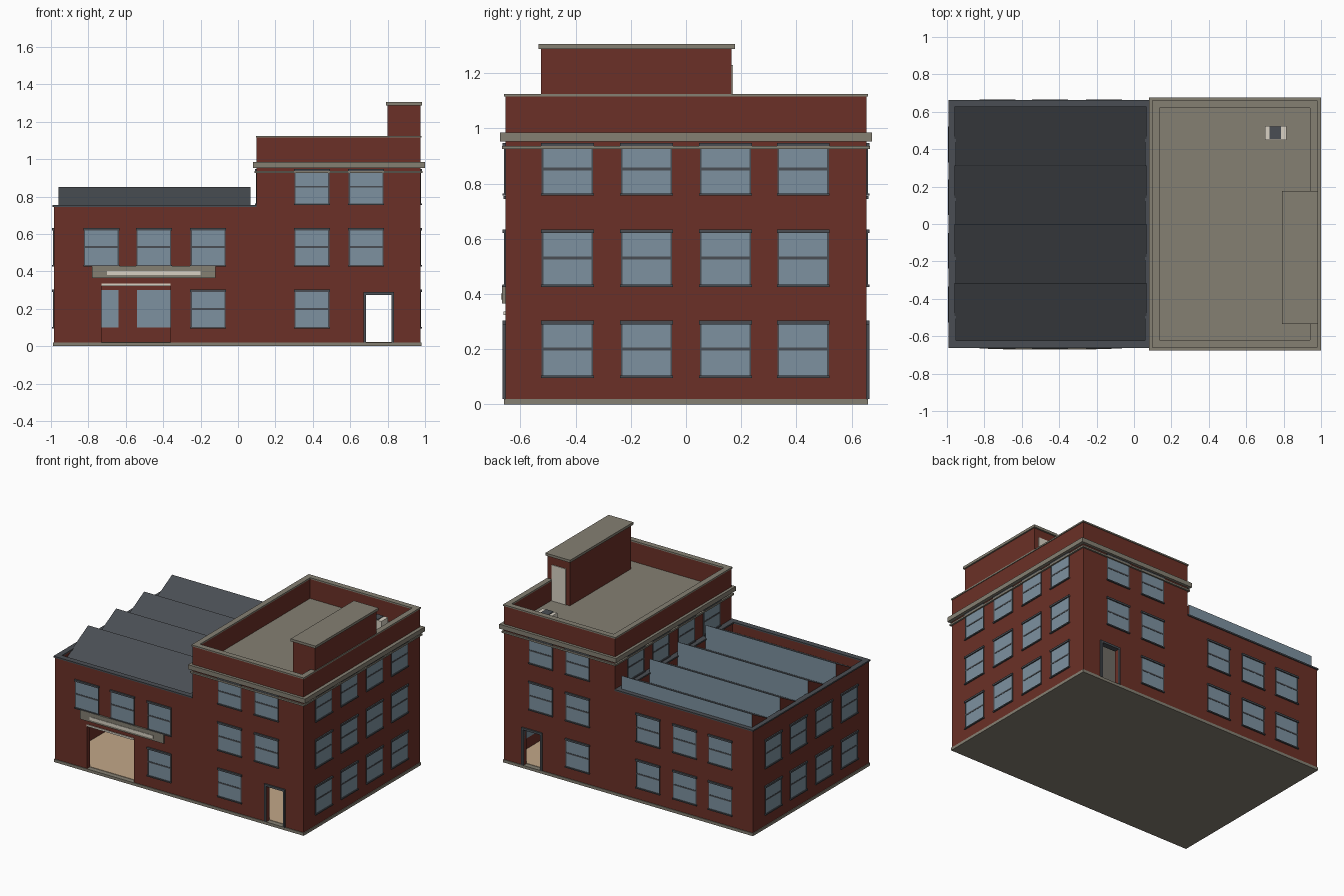
import bpy
import bmesh

cube = bpy.data.objects.get("Cube")
if cube:
    bpy.data.objects.remove(cube, do_unlink=True)


def material(name, r, g, b):
    m = bpy.data.materials.new(name)
    m.use_nodes = True
    m.diffuse_color = (r, g, b, 1)
    m.node_tree.nodes["Principled BSDF"].inputs["Base Color"].default_value = (r, g, b, 1)
    return m


BRICK = material("brick red", 0.147, 0.030, 0.020)
STONE = material("grey stone", 0.233, 0.214, 0.170)
GLASS = material("blue glass", 0.205, 0.285, 0.350)
DARK = material("dark grey metal", 0.068, 0.076, 0.087)
CREAM = material("cream paint", 0.69, 0.64, 0.55)
TAN = material("tan floor", 0.54, 0.39, 0.25)


def add_box(bm, x0, x1, y0, y1, z0, z1):
    geo = bmesh.ops.create_cube(bm, size=1)
    for v in geo["verts"]:
        v.co.x = x1 if v.co.x > 0 else x0
        v.co.y = y1 if v.co.y > 0 else y0
        v.co.z = z1 if v.co.z > 0 else z0


def finish(bm, name, *mats):
    bmesh.ops.recalc_face_normals(bm, faces=bm.faces)
    mesh = bpy.data.meshes.new(name)
    bm.to_mesh(mesh)
    bm.free()
    for m in mats:
        mesh.materials.append(m)
    ob = bpy.data.objects.new(name, mesh)
    bpy.context.collection.objects.link(ob)
    return ob


def boxes(name, mat, *extents):
    bm = bmesh.new()
    for e in extents:
        add_box(bm, *e)
    return finish(bm, name, mat)


def cut(ob, *extents):
    for e in extents:
        cutter = boxes("cutter", BRICK, e)
        cutter.hide_render = True
        mod = ob.modifiers.new("cut", "BOOLEAN")
        mod.operation = "DIFFERENCE"
        mod.solver = "EXACT"
        mod.object = cutter
        bpy.context.view_layer.objects.active = ob
        bpy.ops.object.modifier_apply(modifier=mod.name)
        bpy.data.objects.remove(cutter, do_unlink=True)


def ring(name, mat, x0, x1, y, z0, z1, w):
    """Rectangular band of width w, symmetric front to back."""
    return boxes(name, mat,
                 (x0, x1, -y, -y + w, z0, z1), (x0, x1, y - w, y, z0, z1),
                 (x0, x0 + w, -y + w, y - w, z0, z1), (x1 - w, x1, -y + w, y - w, z0, z1))


# Main dimensions
W, E, MID, D, T = -0.985, 0.975, 0.10, 0.655, 0.03
LOW, HIGH, ROOF = 0.745, 1.115, 0.97
IY = D - T

# Base and floors
boxes("base_slab", STONE, (W - 0.005, E + 0.005, -D - 0.005, D + 0.005, 0, 0.02))
boxes("ground_floor", TAN, (W + T, MID, -IY, IY, 0.02, 0.023),
      (MID + T, E - T, -IY, IY, 0.02, 0.023))
boxes("upper_floor", CREAM, (W + T, MID, -IY, IY, 0.36, 0.38),
      (MID + T, E - T, -IY, IY, 0.36, 0.38))
boxes("partition_lining", CREAM, (MID + T, MID + T + 0.004, -IY, IY, 0.023, 0.36))

# Low hall walls with the loading opening
low = boxes("low_hall_walls", BRICK, (W, MID, -D, D, 0.02, LOW))
cut(low, (W + T, MID - T, -IY, IY, 0.01, LOW + 0.1),
    (-0.73, -0.36, -D - 0.1, -IY + 0.02, 0.01, 0.325))
ring("low_parapet_cap", DARK, W - 0.007, MID, D + 0.007, LOW, LOW + 0.01, 0.04)
boxes("low_roof_deck", DARK, (W + T, MID - T, -IY, IY, 0.66, 0.68))

# Tall block walls with through doorways
DOOR = (0.685, 0.82)
tall = boxes("tall_block_walls", BRICK, (MID, E, -D, D, 0.02, HIGH))
cut(tall, (MID + T, E - T, -IY, IY, 0.01, 0.94),
    (MID + T, E - T, -IY, IY, ROOF, HIGH + 0.1),
    (*DOOR, -D - 0.1, D + 0.1, 0.01, 0.28))
boxes("tall_roof_deck", STONE, (MID + T, E - T, -IY, IY, ROOF, ROOF + 0.004))
ring("tall_parapet_cap", STONE, MID - 0.005, E + 0.005, D + 0.005, HIGH, HIGH + 0.01, 0.04)
ring("cornice", STONE, 0.08, 1.0, D + 0.02, 0.953, 0.985, 0.03)
ring("cornice_lower_band", STONE, MID - 0.012, E + 0.012, D + 0.012, 0.925, 0.937, 0.02)

# Sawtooth roof: slopes rise to the back, glazing faces back, brick gables
bm = bmesh.new()
pitch = 2 * 0.63 / 4
for i in range(4):
    y0 = -0.63 + i * pitch
    y1 = y0 + pitch - 0.001
    ends = []
    for x in (-0.96, 0.068):
        ends.append([bm.verts.new((x, y, z)) for y, z in ((y0, 0.68), (y1, 0.68), (y1, 0.85))])
    a, b = ends
    bm.faces.new(a)
    bm.faces.new(b)
    for j in range(3):
        k = (j + 1) % 3
        bm.faces.new((a[j], a[k], b[k], b[j]))
bmesh.ops.recalc_face_normals(bm, faces=bm.faces)
for f in bm.faces:
    f.material_index = 2 if abs(f.normal.x) > 0.9 else (1 if f.normal.y > 0.9 else 0)
finish(bm, "sawtooth_roof", DARK, GLASS, BRICK)

# Stair bulkhead on the roof
boxes("bulkhead", BRICK, (0.80, E, -0.525, 0.165, ROOF, 1.29))
boxes("bulkhead_cap", STONE, (0.79, E + 0.01, -0.535, 0.177, 1.288, 1.306))
boxes("bulkhead_door", CREAM, (0.83, 0.94, 0.165, 0.17, ROOF, 1.23))

# Roof vent
boxes("roof_vent", CREAM, (0.70, 0.815, 0.45, 0.525, ROOF, 1.06))
boxes("roof_vent_grille", DARK, (0.725, 0.785, 0.455, 0.52, 1.06, 1.065))


# Boxes laid on a wall plane: u along the wall, d outward from it
def on_wall(side, u0, u1, z0, z1, d0, d1):
    axis, pos, sign = side
    a, b = sorted((pos + sign * d0, pos + sign * d1))
    return (u0, u1, a, b, z0, z1) if axis == "y" else (a, b, u0, u1, z0, z1)


FRONT, BACK = ("y", -D, -1), ("y", D, 1)
RIGHT, LEFT, STEP = ("x", E, 1), ("x", W, -1), ("x", MID, -1)
ROWS = ((0.10, 0.30), (0.43, 0.63), (0.76, 0.945))
SIDE_COLS = (-0.43, -0.143, 0.143, 0.425)
LOW_COLS = (-0.73, -0.45, -0.16)
TALL_COLS = (0.395, 0.685)

# Every window as side, column, row
windows = []
for side in (FRONT, BACK):
    windows += [(side, u, r) for u in LOW_COLS for r in (0, 1)
                if side is BACK or r == 1 or u == LOW_COLS[2]]
    windows += [(side, u, r) for u in TALL_COLS for r in range(3)
                if r > 0 or u == TALL_COLS[0]]
for u in SIDE_COLS:
    windows += [(RIGHT, u, r) for r in range(3)]
    windows += [(LEFT, u, r) for r in range(2)]
    windows.append((STEP, u, 2))

glass, frames = [], []
H = 0.09
for side, u, r in windows:
    z0, z1 = ROWS[r]
    zm = (z0 + z1) / 2
    glass.append(on_wall(side, u - H, u + H, z0, z1, -T - 0.003, 0.002))
    frames.append(on_wall(side, u - H - 0.006, u + H + 0.006, z1 - 0.01, z1 + 0.003, -0.005, 0.01))
    frames.append(on_wall(side, u - H - 0.006, u + H + 0.006, z0 - 0.004, z0 + 0.004, -0.005, 0.01))
    frames.append(on_wall(side, u - H, u + H, zm - 0.005, zm + 0.005, -0.005, 0.004))
    for s in (-1, 1):
        e = u + s * H
        frames.append(on_wall(side, e - 0.003, e + 0.003, z0, z1, -0.005, 0.004))
boxes("window_glass", GLASS, *glass)
boxes("window_frames", DARK, *frames)

# Door frames front and back
d0, d1 = DOOR
for name, side in (("front_door_frame", FRONT), ("back_door_frame", BACK)):
    boxes(name, DARK, on_wall(side, d0 - 0.014, d0, 0.02, 0.28, -T, 0.01),
          on_wall(side, d1, d1 + 0.014, 0.02, 0.28, -T, 0.01),
          on_wall(side, d0 - 0.014, d1 + 0.014, 0.275, 0.29, -T, 0.01))

# Sign board, its pale strip, and the lintel over the loading opening
boxes("sign_board", STONE, on_wall(FRONT, -0.78, -0.12, 0.365, 0.43, -0.005, 0.012))
boxes("sign_strip", CREAM, on_wall(FRONT, -0.70, -0.20, 0.38, 0.402, 0.012, 0.015))
boxes("loading_lintel", CREAM, on_wall(FRONT, -0.73, -0.36, 0.323, 0.336, -0.01, 0.006))
